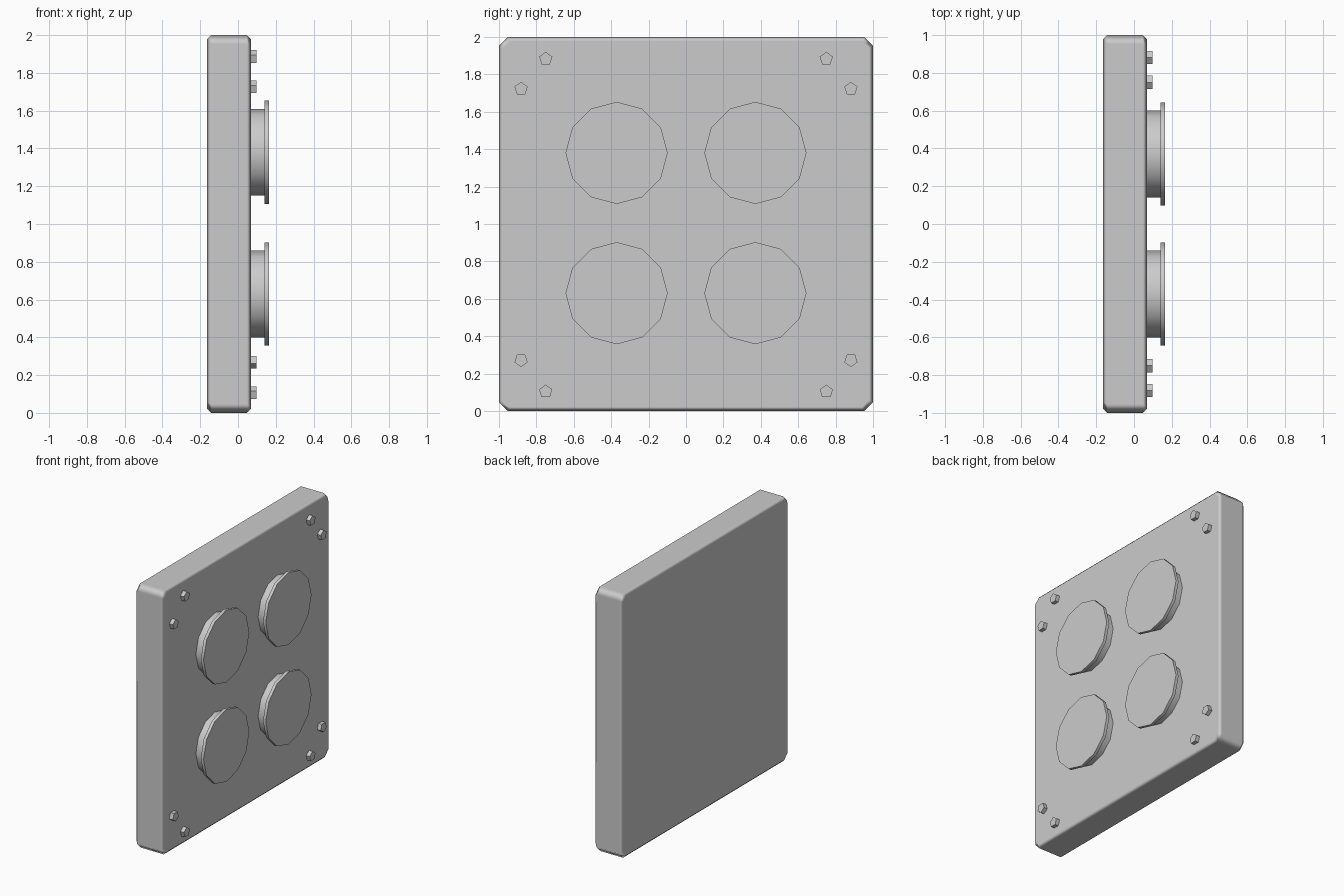
import bpy, bmesh, math

if "Cube" in bpy.data.objects:
    bpy.data.objects.remove(bpy.data.objects["Cube"])


def loft_x(name, rings, smooth=None):
    """Closed solid through matching (y, z) rings, each at its own x."""
    bm = bmesh.new()
    loops = [[bm.verts.new((x, y, z)) for y, z in pts] for x, pts in rings]
    n = len(loops[0])
    for a, b in zip(loops, loops[1:]):
        for i in range(n):
            j = (i + 1) % n
            bm.faces.new((a[i], a[j], b[j], b[i]))
    bm.faces.new(loops[0][::-1])
    bm.faces.new(loops[-1])
    bmesh.ops.recalc_face_normals(bm, faces=bm.faces[:])
    mesh = bpy.data.meshes.new(name)
    bm.to_mesh(mesh)
    bm.free()
    ob = bpy.data.objects.new(name, mesh)
    bpy.context.collection.objects.link(ob)
    if smooth:
        bpy.ops.object.select_all(action='DESELECT')
        ob.select_set(True)
        bpy.context.view_layer.objects.active = ob
        bpy.ops.object.shade_smooth_by_angle(angle=math.radians(smooth))
    return ob


def circle(y, z, r, sides, start=math.pi / 2):
    return [(y + r * math.cos(start + math.tau * i / sides),
             z + r * math.sin(start + math.tau * i / sides))
            for i in range(sides)]


def clipped_square(half, cut):
    h, c = half, half - cut
    return [(y, z + 1) for y, z in ((h, -c), (h, c), (c, h), (-c, h),
                                    (-h, c), (-h, -c), (-c, -h), (c, -h))]


# Back plate with clipped corners and bevelled rims
outer = clipped_square(1.0, 0.047)
inner = clipped_square(0.978, 0.038)
plate = loft_x("plate", [(-0.163, inner), (-0.141, outer),
                         (0.047, outer), (0.069, inner)], smooth=60)
weighted = plate.modifiers.new("weighted_normals", 'WEIGHTED_NORMAL')
weighted.weight = 100

for side in (-1, 1):
    # Round knobs: narrow stem and wider flat cap
    for z in (0.63, 1.38):
        y = side * 0.371
        stem, cap = circle(y, z, 0.23, 12), circle(y, z, 0.273, 12)
        loft_x("knob", [(0.06, stem), (0.14, stem), (0.14, cap), (0.163, cap)],
               smooth=35)

    # Five-sided bolts, two in each corner
    for y, z in ((0.75, 1.883), (0.882, 1.723), (0.882, 0.272), (0.75, 0.104)):
        start = -math.pi / 2 if z == 0.272 else math.pi / 2
        ring = circle(side * y, z, 0.037, 5, start)
        loft_x("bolt", [(0.06, ring), (0.098, ring)])
